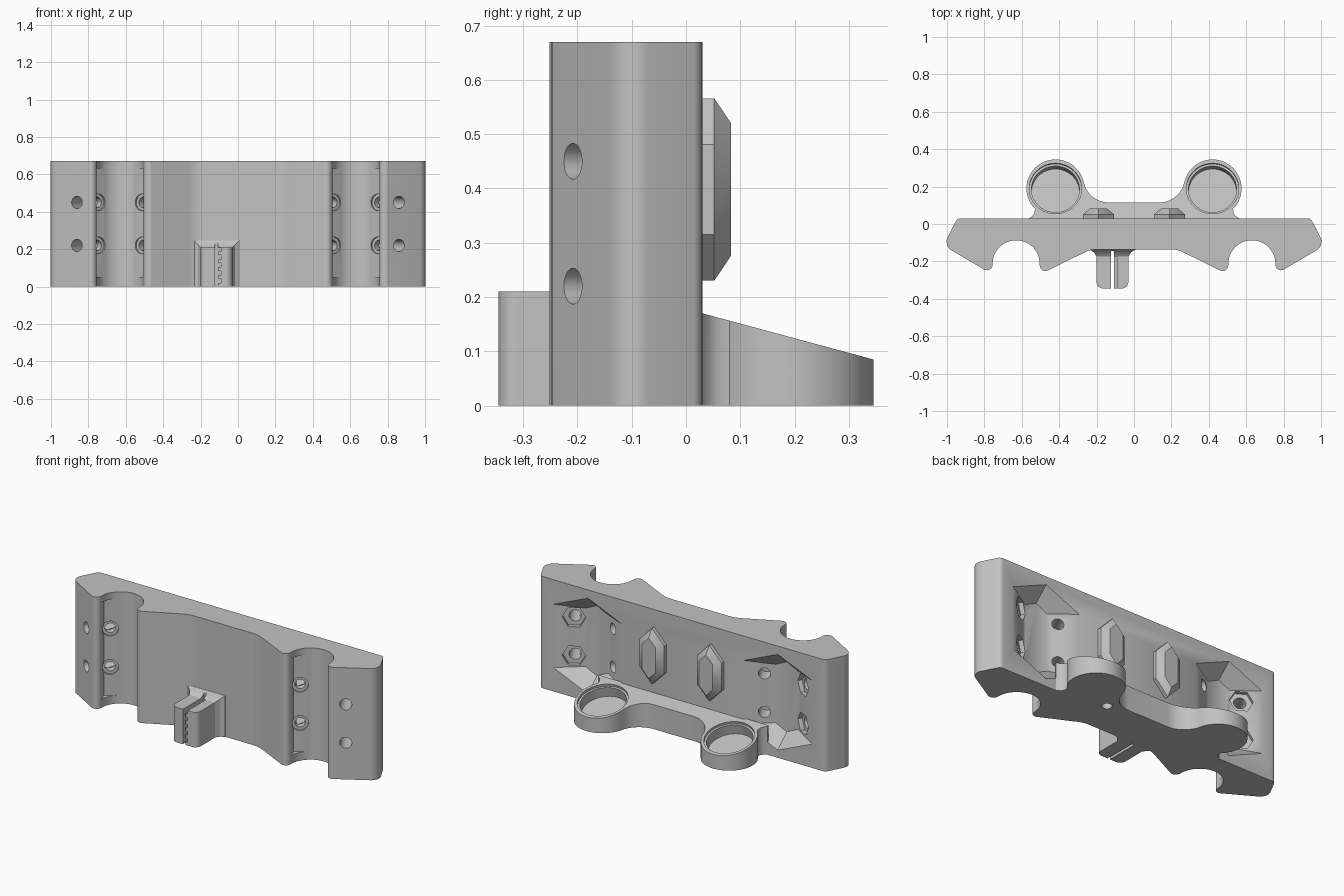
import bpy, bmesh, math
from mathutils import Vector

cube = bpy.data.objects.get("Cube")
if cube:
    bpy.data.objects.remove(cube, do_unlink=True)

grey = bpy.data.materials.new("plain grey")
grey.use_nodes = True
grey.diffuse_color = (0.54, 0.54, 0.54, 1)
grey.node_tree.nodes["Principled BSDF"].inputs["Base Color"].default_value = grey.diffuse_color


def loft(name, rings):
    """Closed solid through a list of matching rings."""
    bm = bmesh.new()
    rows = [[bm.verts.new(p) for p in ring] for ring in rings]
    n = len(rows[0])
    for a, b in zip(rows, rows[1:]):
        for i in range(n):
            j = (i + 1) % n
            bm.faces.new((a[i], a[j], b[j], b[i]))
    bm.faces.new(rows[0])
    bm.faces.new(rows[-1])
    bmesh.ops.recalc_face_normals(bm, faces=bm.faces[:])
    mesh = bpy.data.meshes.new(name)
    bm.to_mesh(mesh)
    bm.free()
    mesh.materials.append(grey)
    ob = bpy.data.objects.new(name, mesh)
    bpy.context.collection.objects.link(ob)
    return ob


def prism(name, outline, low, high):
    return loft(name, [[(x, y, z) for x, y in outline] for z in (low, high)])


def box(name, x0, x1, y0, y1, z0, z1):
    return prism(name, [(x0, y0), (x1, y0), (x1, y1), (x0, y1)], z0, z1)


def drill(point, axis, radius, back, ahead, sides=32):
    """Cylinder along axis, reaching back and ahead of the point."""
    axis = Vector(axis).normalized()
    turn = axis.to_track_quat('Z', 'Y')
    angles = [math.tau * i / sides for i in range(sides)]
    return loft("cutter", [[Vector(point) + axis * d + turn @ Vector(
        (radius * math.cos(a), radius * math.sin(a), 0)) for a in angles] for d in (-back, ahead)])


def hex_ring(cx, y, cz, w, h, a):
    """Tall pointed hexagon facing along y."""
    return [(cx + x, y, cz + z) for x, z in
            ((w, h), (0, a), (-w, h), (-w, -h), (0, -a), (w, -h))]


def arc(cx, cy, r, start, end, n=24):
    angles = [math.radians(start + (end - start) * i / n) for i in range(n + 1)]
    return [(cx + r * math.cos(a), cy + r * math.sin(a)) for a in angles]


def corner(before, at, after, r, n=8):
    """Rounded corner points at one polygon vertex."""
    p = Vector(at)
    u, v = (Vector(before) - p).normalized(), (Vector(after) - p).normalized()
    half = u.angle(v) / 2
    centre = p + (u + v).normalized() * r / math.sin(half)
    start = p + u * r / math.tan(half) - centre
    end = p + v * r / math.tan(half) - centre
    return [tuple(centre + start.lerp(end, i / n).normalized() * r) for i in range(n + 1)]


def mirrored(half):
    return half + [(-x, y) for x, y in reversed(half)]


def finish(ob, cutters=()):
    """Cut, bake the result and smooth the curved faces."""
    for c in cutters:
        m = ob.modifiers.new("cut", 'BOOLEAN')
        m.operation, m.solver, m.object = 'DIFFERENCE', 'EXACT', c
        c.hide_render = True
    if cutters:
        bpy.context.view_layer.update()
        graph = bpy.context.evaluated_depsgraph_get()
        mesh = bpy.data.meshes.new_from_object(ob.evaluated_get(graph))
        ob.modifiers.clear()
        ob.data = mesh
    for c in cutters:
        bpy.data.objects.remove(c, do_unlink=True)
    bpy.ops.object.select_all(action='DESELECT')
    ob.select_set(True)
    bpy.context.view_layer.objects.active = ob
    bpy.ops.object.shade_smooth_by_angle(angle=math.radians(30))


# Main plate: half outline, mirrored, with a round groove near each end
BACK, HEIGHT, GROOVE = 0.03, 0.67, 0.63
tail, nose, lip = (0.945, BACK), (1.02, -0.115), (0.756, -0.27)
lobe, web = (0.504, -0.27), (0.23, -0.135)
half = corner((0, BACK), tail, nose, 0.03)
half += corner(tail, nose, lip, 0.055)
half += corner(nose, lip, (0.756, 0), 0.03)
half += arc(GROOVE, -0.213, 0.126, 0, 180)
half += corner((0.504, 0), lobe, web, 0.03)
half += corner(lobe, web, (0, -0.135), 0.15)
body = prism("main_plate", mirrored(half), 0, HEIGHT)

cutters = []
for s in (-1, 1):
    # Tapered pit in the back behind each groove
    cx, cz = s * GROOVE, 0.333
    cutters.append(loft("cutter", [
        hex_ring(cx, 0.06, cz, 0.228, 0.19, 0.287),
        hex_ring(cx, BACK, cz, 0.228, 0.19, 0.287),
        hex_ring(cx, -0.055, cz, 0.075, 0.175, 0.21)]))
    # Flat pads let into both walls of the groove
    pad = [(0.075, -0.113), (0.145, -0.165), (0.126, -0.214), (0.03, -0.2)]
    for t in (-1, 1):
        cutters.append(prism("cutter", [(cx + t * x, y) for x, y in pad], 0.05, 0.63))
    for z in (0.22, 0.45):
        # Bolt from the outer front face into a nut recess
        bolt = (-0.5 * s, 0.87, 0)
        cutters.append(drill((s * 0.865, -0.215, z), bolt, 0.033, 0.04, 0.25))
        cutters.append(drill((s * 0.76, -0.024, z), bolt, 0.065, 0.025, 0.05, 6))
        # Plain hole in the inner wall of the pit
        cutters.append(drill((s * 0.505, -0.022, z), (-0.48 * s, -0.88, 0), 0.033, 0.04, 0.1))
        for t in (-1, 1):
            spot = (cx + t * 0.117, -0.144, z)
            cutters.append(drill(spot, (0.6 * t, 0.8, 0), 0.045, 0.03, 0.01))
            cutters.append(drill(spot, (0.6 * t, 0.8, 0), 0.028, 0.03, 0.05))
finish(body, cutters)

# Faceted bumps on the back
for s, side in ((-1, "right"), (1, "left")):
    finish(loft(side + "_bump", [
        hex_ring(s * 0.19, 0.025, 0.398, 0.082, 0.083, 0.168),
        hex_ring(s * 0.19, 0.052, 0.398, 0.082, 0.083, 0.168),
        hex_ring(s * 0.19, 0.083, 0.398, 0.045, 0.075, 0.122)]))

# Twin-cup bracket with a sloping top
CUP_X, CUP_Y, SLOPE = 0.42, 0.19, 0.27


def top_z(y):
    return 0.17 - SLOPE * (y - BACK)


half = arc(0.134, 0.253, 0.138, 270, 347.6, 12)
half += arc(CUP_X, CUP_Y, 0.155, 167.6, -45, 40)[1:]
half += [(0.532, 0.06), (0.543, 0.042), (0.562, 0.03), (0.562, 0.02)]
outline = mirrored(half)
bracket = loft("cup_bracket", [[(x, y, 0) for x, y in outline],
                               [(x, y, top_z(y)) for x, y in outline]])
up = (0, SLOPE, 1)
cutters = [drill((0.25, 0.075, 0), (0, 0, 1), 0.028, 0.05, 0.08)]
for s in (-1, 1):
    rim = (s * CUP_X, CUP_Y, top_z(CUP_Y))
    cutters += [drill(rim, up, 0.128, 0.075, 0.1, 48), drill(rim, up, 0.14, 0.015, 0.1, 48)]
finish(bracket, cutters)


# Toothed belt clip on the front
def slot_cutters():
    cuts = [box("cutter", -0.124, -0.107, -0.4, -0.145, -0.05, 0.3)]
    for i in range(5):
        z = 0.02 + 0.042 * i
        cuts.append(box("cutter", -0.112, -0.092, -0.4, -0.15, z, z + 0.022))
    return cuts


a, b, c, d = (-0.2, -0.12), (-0.2, -0.345), (-0.03, -0.345), (-0.03, -0.12)
clip = prism("belt_clip", [a] + corner(a, b, c, 0.035) + corner(b, c, d, 0.035) + [d], 0, 0.21)
finish(clip, slot_cutters())

# Flared root where the clip meets the plate
root = []
for x0, x1, y, z in ((-0.24, 0.01, -0.13, 0.247), (-0.24, 0.01, -0.137, 0.247),
                     (-0.215, -0.015, -0.15, 0.225), (-0.2, -0.03, -0.175, 0.21)):
    root.append([(x0, y, 0), (x1, y, 0), (x1, y, z), (x0, y, z)])
finish(loft("clip_root", root), slot_cutters())
